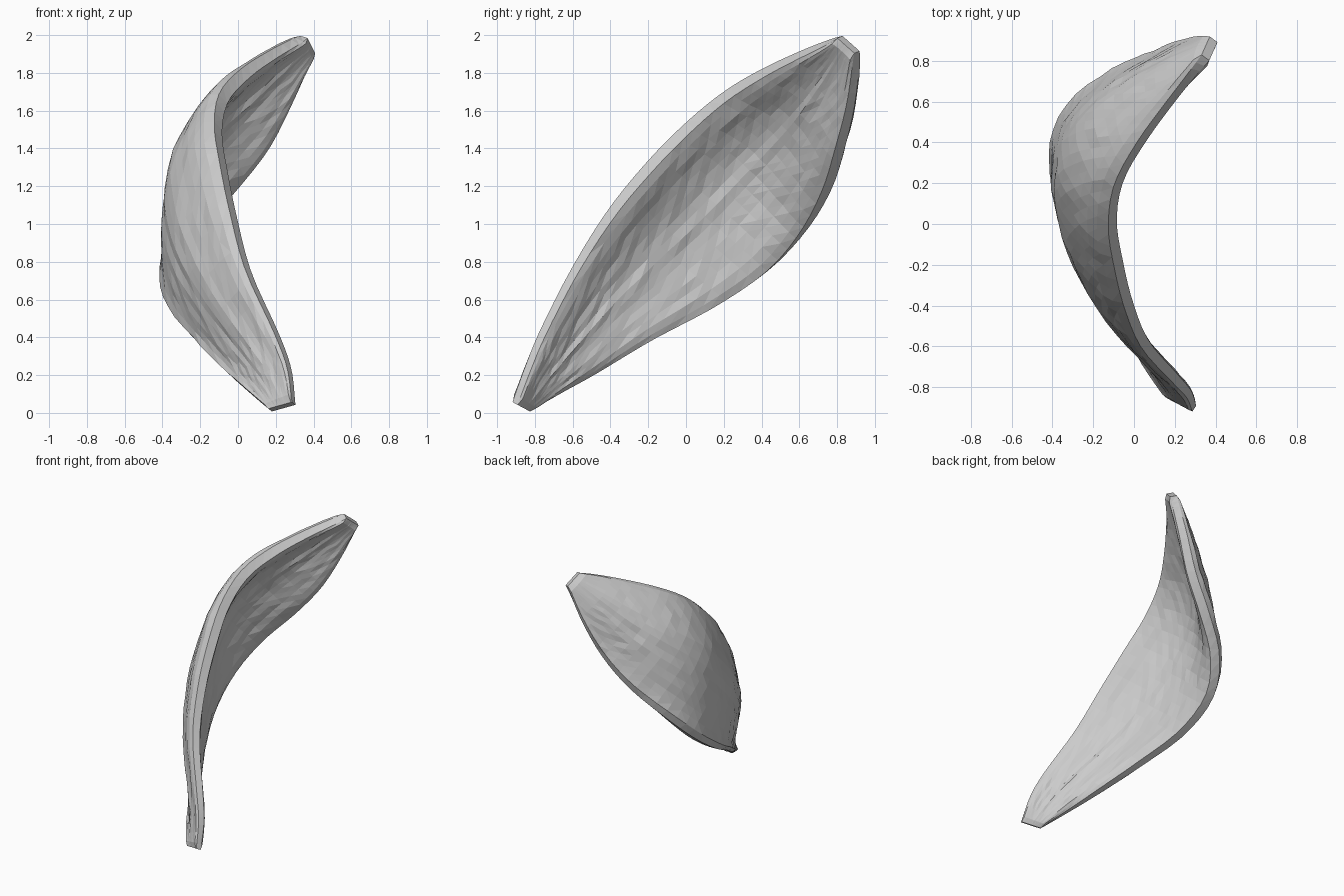
import bpy, bmesh, math, random
from mathutils import Vector

if "Cube" in bpy.data.objects:
    bpy.data.objects.remove(bpy.data.objects["Cube"])

random.seed(4)

# Stations along the husk: upper rim point, lower rim point, outward bulge, wall thickness
STATIONS = [
    ((.295, -.905, .05), (.17, -.84, .015), .00, .06),
    ((.27, -.835, .24), (.07, -.67, .11), .01, .07),
    ((.20, -.755, .43), (-.03, -.48, .21), .025, .08),
    ((.055, -.59, .75), (-.195, -.18, .385), .055, .09),
    ((-.025, -.40, 1.05), (-.33, .15, .56), .09, .105),
    ((-.075, -.20, 1.295), (-.35, .43, .75), .12, .115),
    ((-.105, .00, 1.50), (-.235, .62, .96), .15, .115),
    ((-.075, .20, 1.67), (-.03, .745, 1.18), .145, .115),
    ((.035, .40, 1.795), (.145, .815, 1.40), .11, .11),
    ((.18, .60, 1.895), (.275, .875, 1.65), .06, .095),
    ((.35, .815, 1.99), (.39, .905, 1.91), .00, .08),
]
ROWS, COLS = 36, 14


def spline(pts, t):
    """Catmull-Rom through pts, t from 0 to 1."""
    f = t * (len(pts) - 1)
    i = min(int(f), len(pts) - 2)
    u = f - i
    b, c = pts[i], pts[i + 1]
    a = pts[i - 1] if i else b * 2 - c
    d = pts[i + 2] if i + 2 < len(pts) else c * 2 - b
    return (b * 2 + (c - a) * u + (a * 2 - b * 5 + c * 4 - d) * u * u
            + (b * 3 - a - c * 3 + d) * u ** 3) * .5


upper = [Vector(s[0]) for s in STATIONS]
lower = [Vector(s[1]) for s in STATIONS]
extra = [Vector((s[2], s[3], 0)) for s in STATIONS]

# Columns across the leaf, closer together at the chamfered rims
cols = [0, .05] + [.05 + .9 * i / COLS for i in range(1, COLS)] + [.95, 1]
ridges = {side: [random.uniform(-.006, .006) for _ in cols] for side in (1, -1)}


def ring(t):
    """Closed cross-section of the shell: outer skin, then inner skin back."""
    U, L, e = spline(upper, t), spline(lower, t), spline(extra, t)
    t0, t1 = max(t - .03, 0), min(t + .03, 1)
    along = (spline(upper, t1) + spline(lower, t1)) - (spline(upper, t0) + spline(lower, t0))
    out = along.cross(L - U).normalized()
    if out.x > 0:
        out.negate()

    def section(v):
        return U.lerp(L, v) + out * e.x * math.sin(math.pi * v ** .85)

    fade = min(1, 6 * t, 6 * (1 - t))
    loop = []
    for side in (1, -1):
        order = list(range(len(cols)))[::side]
        for i in order:
            v = cols[i]
            n = along.cross(section(min(v + .04, 1)) - section(max(v - .04, 0))).normalized()
            if n.dot(out) < 0:
                n.negate()
            at_rim = i in (0, len(cols) - 1)
            half = e.y / 2 * (.6 if at_rim or t in (0, 1) else 1)
            wobble = 0 if at_rim else (ridges[side][i] + random.uniform(-.004, .004)) * fade
            loop.append(section(v) + n * (side * half + wobble))
    return loop


# Hollow, curved husk shell
bm = bmesh.new()
steps = [0, .02] + [i / ROWS for i in range(1, ROWS)] + [.985, 1]
rings = [[bm.verts.new(p) for p in ring(t)] for t in sorted(steps)]
count = len(rings[0])
for a, b in zip(rings, rings[1:]):
    for i in range(count):
        j = (i + 1) % count
        bm.faces.new((a[i], a[j], b[j], b[i]))

# Blunt tips
half = count // 2
for r in (rings[0], rings[-1]):
    for i in range(half - 1):
        bm.faces.new((r[i], r[i + 1], r[count - 2 - i], r[count - 1 - i]))
bmesh.ops.recalc_face_normals(bm, faces=bm.faces)
bmesh.ops.triangulate(bm, faces=bm.faces)

mesh = bpy.data.meshes.new("husk_shell")
bm.to_mesh(mesh)
bm.free()
husk = bpy.data.objects.new("husk_shell", mesh)
bpy.context.collection.objects.link(husk)

mat = bpy.data.materials.new("plain grey")
mat.diffuse_color = (.6, .6, .6, 1)
mat.use_nodes = True
mat.node_tree.nodes["Principled BSDF"].inputs["Base Color"].default_value = mat.diffuse_color
mesh.materials.append(mat)
